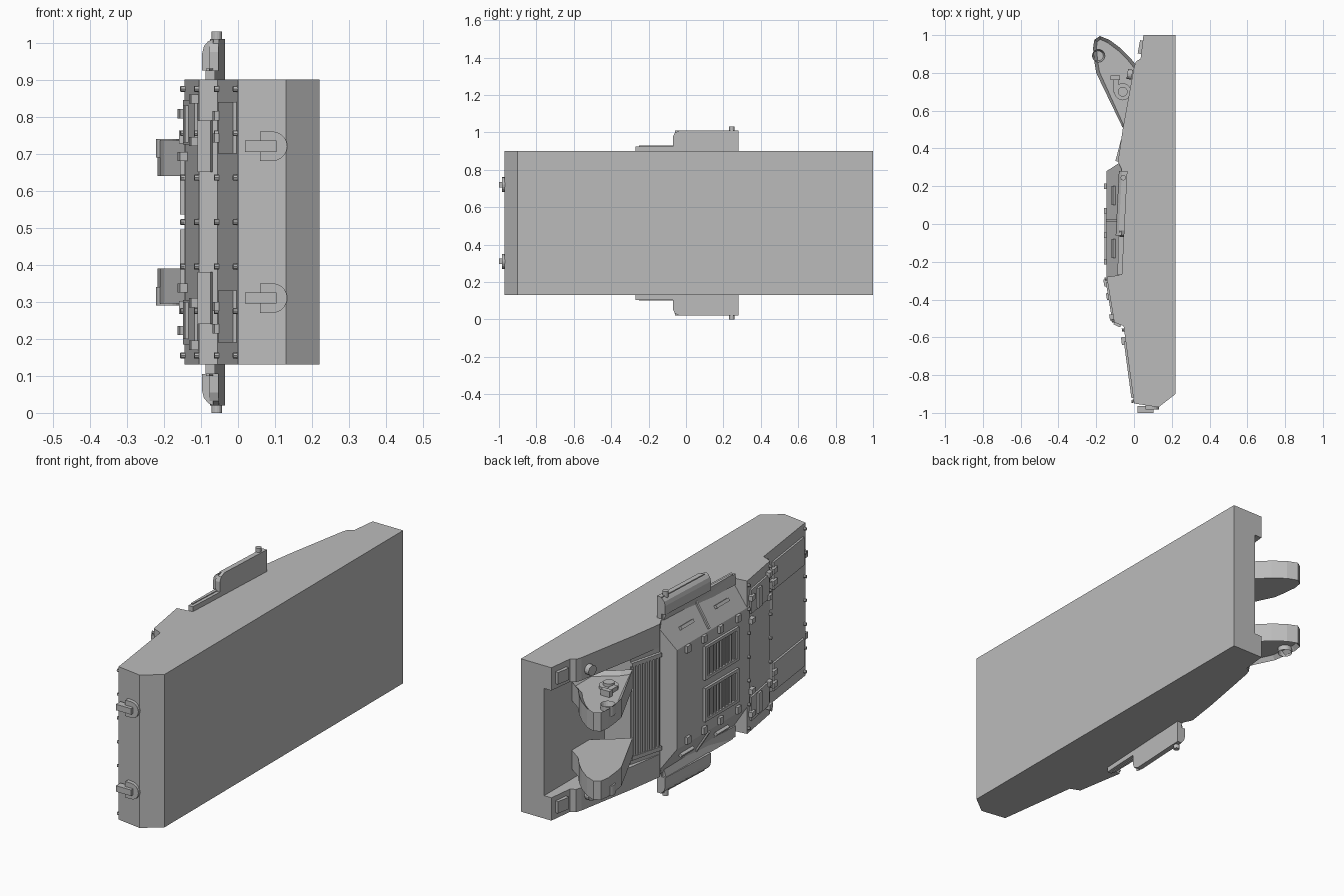
import bpy, bmesh, math
from mathutils import Vector, Matrix

if "Cube" in bpy.data.objects:
    bpy.data.objects.remove(bpy.data.objects["Cube"])

GREY = (0.5, 0.5, 0.5, 1)
mat = bpy.data.materials.new("plain grey")
mat.use_nodes = True
mat.diffuse_color = GREY
mat.node_tree.nodes["Principled BSDF"].inputs["Base Color"].default_value = GREY
MID = 0.515  # symmetry height


def loft(name, ring_a, ring_b, mirror=False, inset=0, depth=0):
    """Solid between two rings; optional mirrored twin and sunken end face."""
    result = None
    for flip in ((False, True) if mirror else (False,)):
        bm = bmesh.new()
        rings = [[bm.verts.new((p[0], p[1], 2 * MID - p[2] if flip else p[2]))
                  for p in ring] for ring in (ring_a, ring_b)]
        a, b = rings
        bm.faces.new(a)
        cap = bm.faces.new(b)
        for i in range(len(a)):
            j = (i + 1) % len(a)
            bm.faces.new((a[i], a[j], b[j], b[i]))
        bmesh.ops.recalc_face_normals(bm, faces=bm.faces[:])
        if inset:
            bmesh.ops.inset_region(bm, faces=[cap], thickness=inset, depth=0)
            n = cap.normal.copy()
            bmesh.ops.translate(bm, verts=cap.verts[:], vec=n * -depth)
        mesh = bpy.data.meshes.new(name)
        bm.to_mesh(mesh)
        bm.free()
        mesh.materials.append(mat)
        full = name if not mirror else ("lower_" if flip else "upper_") + name
        ob = bpy.data.objects.new(full, mesh)
        bpy.context.collection.objects.link(ob)
        result = result or ob
    return result


def prism(name, pts, z0, z1, **kw):
    return loft(name, [(x, y, z0) for x, y in pts], [(x, y, z1) for x, y in pts], **kw)


def slab(name, a, b, t, z0, z1, **kw):
    """Plate of thickness t lying on the line a-b, standing outwards."""
    a, b = Vector(a), Vector(b)
    d = (b - a).normalized()
    n = Vector((d.y, -d.x))
    return prism(name, [a - n * .005, b - n * .005, b + n * t, a + n * t], z0, z1, **kw)


def box(name, c, size, tilt=0, **kw):
    rot = Matrix.Rotation(tilt, 3, 'Y')
    rings = [[Vector(c) + rot @ Vector((sx * size[0], sy * size[1], sz * size[2])) / 2
              for sx, sy in ((-1, -1), (1, -1), (1, 1), (-1, 1))] for sz in (-1, 1)]
    return loft(name, *rings, **kw)


def cyl(name, c, axis, r, h, n=16, **kw):
    q = Vector(axis).to_track_quat('Z', 'Y')
    ring = [Vector((r * math.cos(i * math.tau / n), r * math.sin(i * math.tau / n), 0))
            for i in range(n)]
    return loft(name, [Vector(c) + q @ p for p in ring],
                [Vector(c) + q @ (p + Vector((0, 0, h))) for p in ring], **kw)


def along(a, b, t):
    return tuple(Vector(a).lerp(Vector(b), t))


# Key profile points
nose, glacis_top = (0, -.95), (-.055, -.54)
brow_low, brow_top = (-.105, -.52), (-.145, -.28)
grille_low, grille_top = (-.04, .5), (-.085, .33)

# Hull with a sunken rear bay
hull = prism("hull", [(.22, 1), (.22, -.9), (.13, -.97), nose, glacis_top, (-.065, -.27),
                      (-.065, .29), (-.085, .33), (-.06, .5), (0, .83), (.01, .86),
                      (.035, .875), (.05, 1)], .13, .9)
cutter = prism("bay_cutter", [(.09, 1.1), (.09, .52), grille_low, grille_top,
                              (-.3, .33), (-.3, 1.1)], .245, .785)
cutter.hide_render = True
mod = hull.modifiers.new("rear_bay", 'BOOLEAN')
mod.operation, mod.solver, mod.object = 'DIFFERENCE', 'EXACT', cutter
bpy.context.view_layer.objects.active = hull
bpy.ops.object.modifier_apply(modifier=mod.name)
bpy.data.objects.remove(cutter)

# Raised deck with sloping sides, and the full-width brow ahead of it
loft("deck", [(-.06, .335, .13), (-.06, -.3, .13), (-.06, -.3, .9), (-.06, .335, .9)],
     [(-.145, .28, .265), (-.145, -.3, .265), (-.145, -.3, .765), (-.145, .28, .765)])
prism("brow", [(-.05, -.27), (-.07, -.27), brow_top, brow_low, glacis_top, (-.03, -.54)],
      .13, .9)

# Louvres on the slope behind the deck
for i in range(8):
    t = .06 + i * .118
    slab("louvre", along(grille_top, grille_low, t + .06), along(grille_top, grille_low, t),
         .012, .29, .74)
for z in (.27, .74):
    slab("louvre_end", grille_low, grille_top, .014, z, z + .02)

# Deck grilles
for y in (.06, -.19):
    slab("grille_rail", (-.145, y + .01), (-.145, y - .01), .012, .535, .705, mirror=True)
for z in (.535, .69):
    slab("grille_end", (-.145, .06), (-.145, -.19), .012, z, z + .015, mirror=True)
for i in range(9):
    y = .035 - i * .025
    slab("grille_slat", (-.145, y), (-.145, y - .01), .007, .545, .695, mirror=True)

# Side panel handles, seam strips and crease hinges
TILT = math.atan2(.085, .135)
for y in (.15, -.13):
    box("side_handle", (-.108, y, .835), (.016, .1, .016), TILT, mirror=True)
box("panel_seam", (-.104, .02, .833), (.014, .012, .14), TILT, mirror=True)
for y in (.2, .07, -.06, -.2):
    box("crease_hinge", (-.147, y, .745), (.025, .03, .035), mirror=True)

# Brow hatches with hinges
slab("brow_hatch", along(brow_top, brow_low, .12), along(brow_top, brow_low, .9),
     .009, .725, .845, mirror=True)
slab("hatch_bar", along(brow_top, brow_low, .35), along(brow_top, brow_low, .5),
     .018, .73, .83, mirror=True)
for z in (.68, .795):
    slab("hatch_hinge", along(brow_top, brow_low, .05), along(brow_top, brow_low, .2),
         .02, z, z + .025, mirror=True)
    slab("hatch_latch", along(brow_top, brow_low, .82), along(brow_top, brow_low, .95),
         .02, z + .04, z + .065, mirror=True)
slab("step_plate", (-.105, -.522), (-.07, -.538), .01, .65, .79, mirror=True)

# Glacis plates with hinges
slab("glacis_plate", along(glacis_top, nose, .2), along(glacis_top, nose, .93),
     .01, .7, .84, mirror=True)
for z in (.73, .79):
    slab("glacis_hinge", along(glacis_top, nose, .14), along(glacis_top, nose, .24),
         .022, z, z + .025, mirror=True)

# Bolt rows across the brow and glacis
for a, b, t in ((brow_top, brow_low, .04), (brow_top, brow_low, .97),
                (glacis_top, nose, .05), (glacis_top, nose, .97)):
    p = along(a, b, t)
    d = Vector(b) - Vector(a)
    for z in (.875, .755, .635):
        cyl("bolt", (*p, z), (d.y, -d.x, 0), .008, .012, 8, mirror=True)
    cyl("centre_bolt", (*p, MID), (d.y, -d.x, 0), .008, .012, 8)

# Tow brackets on the nose
shape = [(.06, .68), (.06, .76)] + [(.093 + .04 * math.sin(i * math.pi / 10),
                                    .72 + .04 * math.cos(i * math.pi / 10)) for i in range(11)]
loft("tow_bracket", [(x, -.95, z) for x, z in shape], [(x, -.983, z) for x, z in shape],
     mirror=True)
box("tow_bar", (.062, -.982, .72), (.085, .036, .03), mirror=True)

# Side fins: leaning plate, rounded housing and pin
def lean(x, y, z):
    return (x + .05 * (y - .28), y, z)


fin = [(-.27, .87), (-.27, .925), (-.07, .925), (-.07, .975), (-.06, .998), (-.035, 1.01),
       (.28, 1.01), (.28, .87)]
loft("fin_plate", [lean(-.06, *p) for p in fin], [lean(-.035, *p) for p in fin], mirror=True)
house = [(-.05, .925), (-.08, .925), (-.08, .97), (-.075, .99), (-.064, 1.003), (-.05, 1.01)]
loft("fin_housing", [lean(x, .28, z) for x, z in house],
     [lean(x, -.06, z) for x, z in house], mirror=True)
loft("fin_gusset", [lean(-.05, .27, .93), lean(-.08, .27, .93), lean(-.06, .27, .88)],
     [lean(-.05, -.25, .93), lean(-.06, -.25, .93), lean(-.05, -.25, .88)], mirror=True)
cyl("fin_pin", (-.057, .245, .99), (0, 0, 1), .014, .04, mirror=True)

# Rear lifting arms with sunken outer faces, bosses and pins
arm = [(-.06, .51), (-.2, .8), (-.21, .86), (-.217, .93), (-.21, .975), (-.18, .995),
       (-.13, .975), (-.07, .93), (-.02, .88), (.02, .83), (.09, .78), (.09, .64), (-.02, .55)]
prism("lifting_arm", arm, .64, .735, mirror=True, inset=.018, depth=.02)
cyl("arm_ring", (-.188, .89, .69), (0, 0, 1), .034, .05, 20, mirror=True, inset=.01, depth=.03)
cyl("arm_boss", (-.06, .7, .7), (0, 0, 1), .045, .03, 20, mirror=True)
cyl("arm_boss_cap", (-.06, .7, .72), (0, 0, 1), .026, .025, 20, mirror=True)
box("arm_lug", (-.1, .775, .725), (.05, .025, .04), mirror=True)
box("arm_link", (-.095, .735, .72), (.025, .08, .03), mirror=True)

# Rear corner plates and rail studs
slab("corner_plate", (.05, .97), (.037, .9), .018, .81, .87, mirror=True)
cyl("rail_stud", (-.01, .79, .83), (-1, .17, 0), .026, .026, mirror=True)
